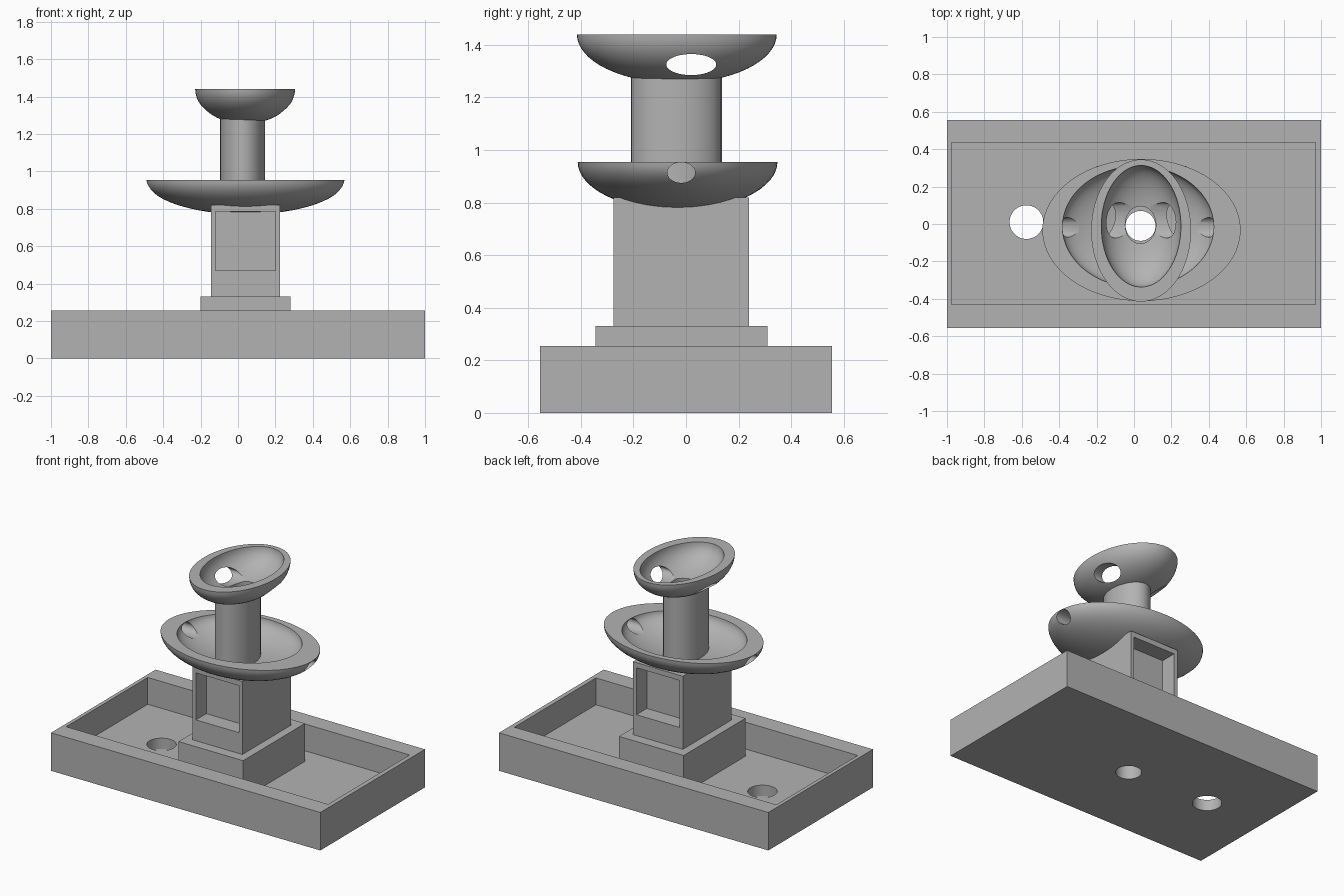
import bpy
import bmesh
import math
from mathutils import Matrix, Vector

default = bpy.data.objects.get("Cube")
if default:
    bpy.data.objects.remove(default, do_unlink=True)

stone = bpy.data.materials.new("grey stone")
stone.diffuse_color = (0.45, 0.45, 0.45, 1)
stone.use_nodes = True
stone.node_tree.nodes["Principled BSDF"].inputs["Base Color"].default_value = (0.45, 0.45, 0.45, 1)


def finish(name, bm):
    mesh = bpy.data.meshes.new(name)
    bm.to_mesh(mesh)
    bm.free()
    mesh.materials.append(stone)
    obj = bpy.data.objects.new(name, mesh)
    bpy.context.collection.objects.link(obj)
    return obj


def box(name, x, y, z):
    """Box from (min, max) pairs."""
    bm = bmesh.new()
    spans = (x, y, z)
    mid = Vector([(a + b) / 2 for a, b in spans])
    size = [b - a for a, b in spans]
    bmesh.ops.create_cube(bm, size=1, matrix=Matrix.Translation(mid) @ Matrix.Diagonal((*size, 1)))
    return finish(name, bm)


def cylinder(name, centre, radii, length, along_x=False, sides=48):
    bm = bmesh.new()
    turn = Matrix.Rotation(math.pi / 2, 4, "Y") if along_x else Matrix.Identity(4)
    scale = Matrix.Diagonal((radii[0], radii[1], length, 1))
    bmesh.ops.create_cone(bm, cap_ends=True, segments=sides, radius1=1, radius2=1, depth=1,
                          matrix=Matrix.Translation(centre) @ turn @ scale)
    return finish(name, bm)


def ellipsoid(name, centre, radii, half=False):
    """Full ellipsoid, or its lower half closed with a flat top."""
    bm = bmesh.new()
    bmesh.ops.create_uvsphere(bm, u_segments=64, v_segments=32, radius=1)
    if half:
        geom = bm.verts[:] + bm.edges[:] + bm.faces[:]
        bmesh.ops.bisect_plane(bm, geom=geom, dist=1e-4, plane_co=(0, 0, 0),
                               plane_no=(0, 0, 1), clear_outer=True)
        bmesh.ops.holes_fill(bm, edges=[e for e in bm.edges if e.is_boundary], sides=0)
    bm.transform(Matrix.Translation(centre) @ Matrix.Diagonal((*radii, 1)))
    bmesh.ops.recalc_face_normals(bm, faces=bm.faces[:])
    return finish(name, bm)


def carve(obj, cutters):
    """Subtract each cutter, then discard it."""
    for cutter in cutters:
        mod = obj.modifiers.new("carve", "BOOLEAN")
        mod.operation = "DIFFERENCE"
        mod.solver = "EXACT"
        mod.object = cutter
        cutter.hide_render = True
    bpy.context.view_layer.update()
    mesh = bpy.data.meshes.new_from_object(obj.evaluated_get(bpy.context.evaluated_depsgraph_get()))
    obj.modifiers.clear()
    obj.data = mesh
    for cutter in cutters:
        bpy.data.objects.remove(cutter, do_unlink=True)


def smooth(obj):
    bpy.ops.object.select_all(action="DESELECT")
    obj.select_set(True)
    bpy.context.view_layer.objects.active = obj
    bpy.ops.object.shade_smooth_by_angle(angle=math.radians(30))


def shaft():
    return cylinder("shaft_cutter", (0.035, -0.01, 0.4), (0.08, 0.08), 1.4)


# Rectangular basin with a drain and the central water shaft
basin = box("basin", (-1, 1), (-0.555, 0.555), (0, 0.255))
carve(basin, [box("pool_cutter", (-0.975, 0.97), (-0.43, 0.435), (0.075, 0.4)),
              cylinder("drain_cutter", (-0.575, 0.01, 0), (0.09, 0.09), 0.5), shaft()])

# Plinth and pedestal, with a square niche in front and back
plinth = box("plinth", (-0.2, 0.28), (-0.345, 0.31), (0.075, 0.33))
carve(plinth, [shaft()])
pedestal = box("pedestal", (-0.145, 0.225), (-0.275, 0.24), (0.33, 0.82))
niches = [box("niche_cutter", (-0.12, 0.2), span, (0.47, 0.785))
          for span in ((-0.4, -0.165), (0.13, 0.4))]
carve(pedestal, niches + [shaft()])

# Oval column carrying the upper bowl
column = cylinder("column", (0.025, -0.037, 1.04), (0.12, 0.173), 0.48, sides=32)
carve(column, [cylinder("column_bore", (0.035, -0.005, 1.04), (0.082, 0.1), 1)])

# Oval bowls with spout holes through both ends
lower_bowl = ellipsoid("lower_bowl", (0.04, -0.032, 0.955), (0.53, 0.38, 0.185), half=True)
carve(lower_bowl, [ellipsoid("lower_hollow", (0.022, -0.015, 0.955), (0.405, 0.325, 0.13)),
                   cylinder("lower_spouts", (0, -0.018, 0.914), (0.039, 0.053), 3, along_x=True),
                   cylinder("lower_bore", (0.035, -0.005, 0.9), (0.082, 0.1), 1)])
upper_bowl = ellipsoid("upper_bowl", (0.038, -0.035, 1.44), (0.267, 0.38, 0.185), half=True)
carve(upper_bowl, [ellipsoid("upper_hollow", (0.038, -0.012, 1.44), (0.213, 0.325, 0.155)),
                   cylinder("upper_spouts", (0, 0.02, 1.325), (0.04, 0.095), 3, along_x=True),
                   cylinder("upper_bore", (0.035, -0.005, 1.3), (0.082, 0.1), 1)])

for part in (basin, plinth, pedestal, column, lower_bowl, upper_bowl):
    smooth(part)
